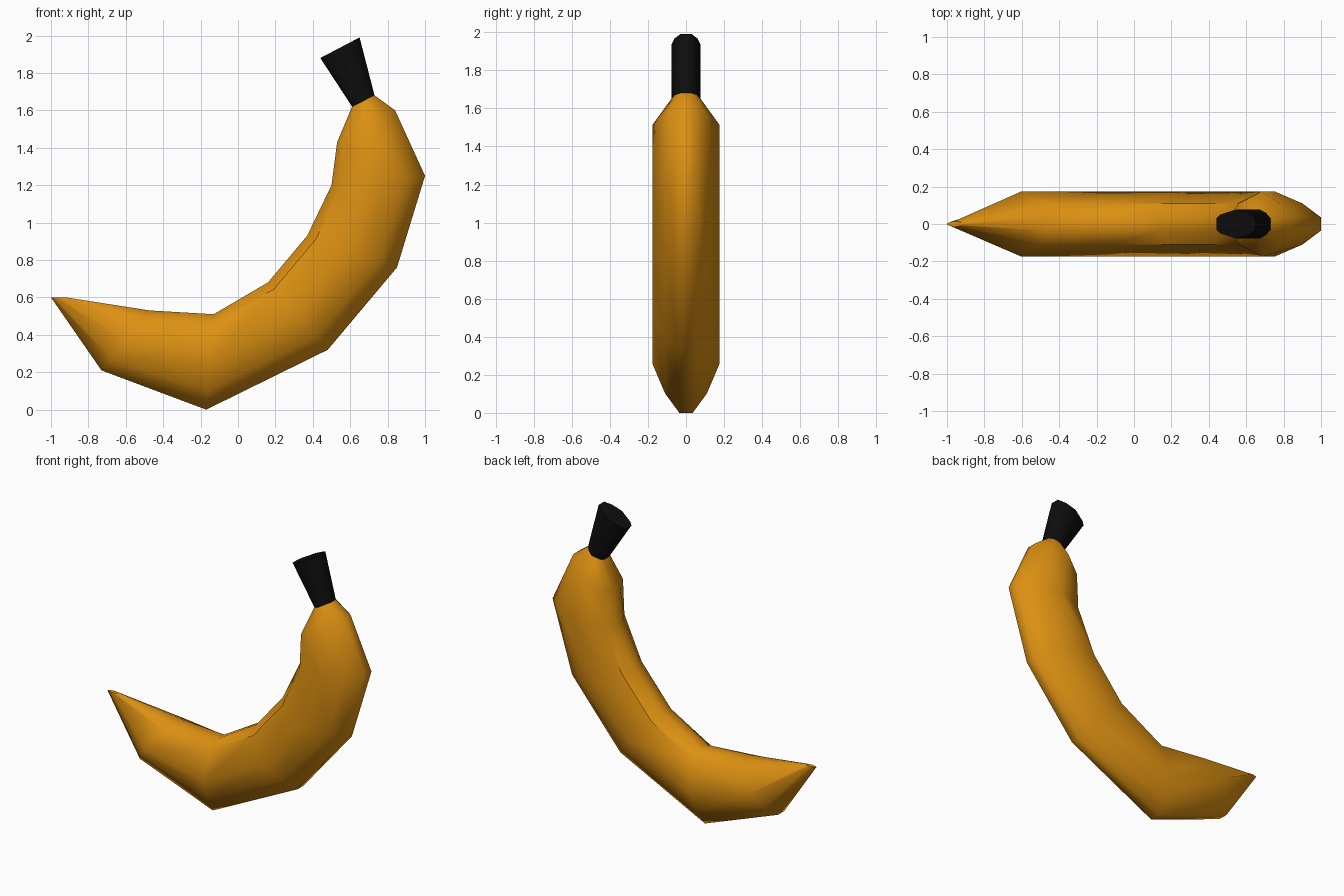
import bpy
import bmesh

cube = bpy.data.objects.get("Cube")
if cube:
    bpy.data.objects.remove(cube)


def make_material(name, rgb, roughness):
    mat = bpy.data.materials.new(name)
    mat.use_nodes = True
    mat.diffuse_color = (*rgb, 1)
    shader = mat.node_tree.nodes["Principled BSDF"]
    shader.inputs["Base Color"].default_value = (*rgb, 1)
    shader.inputs["Roughness"].default_value = roughness
    return mat


# Ten-sided cross-section: position from inner (0) to outer (1) side
DEPTHS = (0, 0.1, 0.5, 0.8, 1)
BODY = (0.035, 0.11, 0.175, 0.11, 0.035)
NECK = (0.03, 0.05, 0.077, 0.06, 0.03)
TIP = (0.004, 0.01, 0.015, 0.01, 0.003)


def loft(name, sections, mat, creased=()):
    """Skin the sections (inner xz, outer xz, half widths) into a closed tube."""
    bm = bmesh.new()
    rings = []
    for inner, outer, widths in sections:
        half = [(inner[0] + (outer[0] - inner[0]) * t, w,
                 inner[1] + (outer[1] - inner[1]) * t)
                for t, w in zip(DEPTHS, widths)]
        loop = half + [(x, -y, z) for x, y, z in reversed(half)]
        rings.append([bm.verts.new(p) for p in loop])
    n = len(rings[0])
    for a, b in zip(rings, rings[1:]):
        for i in range(n):
            j = (i + 1) % n
            bm.faces.new((a[i], a[j], b[j], b[i])).smooth = True
    # End caps stay flat behind a sharp rim
    for ring in (rings[0], rings[-1]):
        cap = bm.faces.new(ring)
        for edge in cap.edges:
            edge.smooth = False
    # Sharp ridges along both borders of the inner side
    for k in creased:
        for i in (1, n - 2):
            bm.edges.get((rings[k][i], rings[k + 1][i])).smooth = False
    bmesh.ops.recalc_face_normals(bm, faces=bm.faces)
    mesh = bpy.data.meshes.new(name)
    bm.to_mesh(mesh)
    bm.free()
    mesh.materials.append(mat)
    obj = bpy.data.objects.new(name, mesh)
    bpy.context.collection.objects.link(obj)
    return obj


peel = make_material("ripe orange yellow", (0.72, 0.28, 0.006), 0.6)
dark = make_material("stem black", (0.004, 0.004, 0.004), 0.8)

# Curved fruit, from the pointed tip up to the neck
neck = ((0.61, 1.62), (0.73, 1.68), NECK)
loft("fruit_body", [
    ((-0.92, 0.60), (-1.00, 0.60), TIP),
    ((-0.47, 0.53), (-0.73, 0.21), BODY),
    ((-0.13, 0.51), (-0.17, 0.00), BODY),
    ((0.16, 0.68), (0.48, 0.32), BODY),
    ((0.37, 0.93), (0.85, 0.76), BODY),
    ((0.50, 1.20), (1.00, 1.25), BODY),
    ((0.53, 1.43), (0.84, 1.60), BODY),
    neck,
], peel, creased=(2, 3, 4))

# Flared stem
loft("stem", [neck, ((0.44, 1.88), (0.65, 1.99), NECK)], dark)
